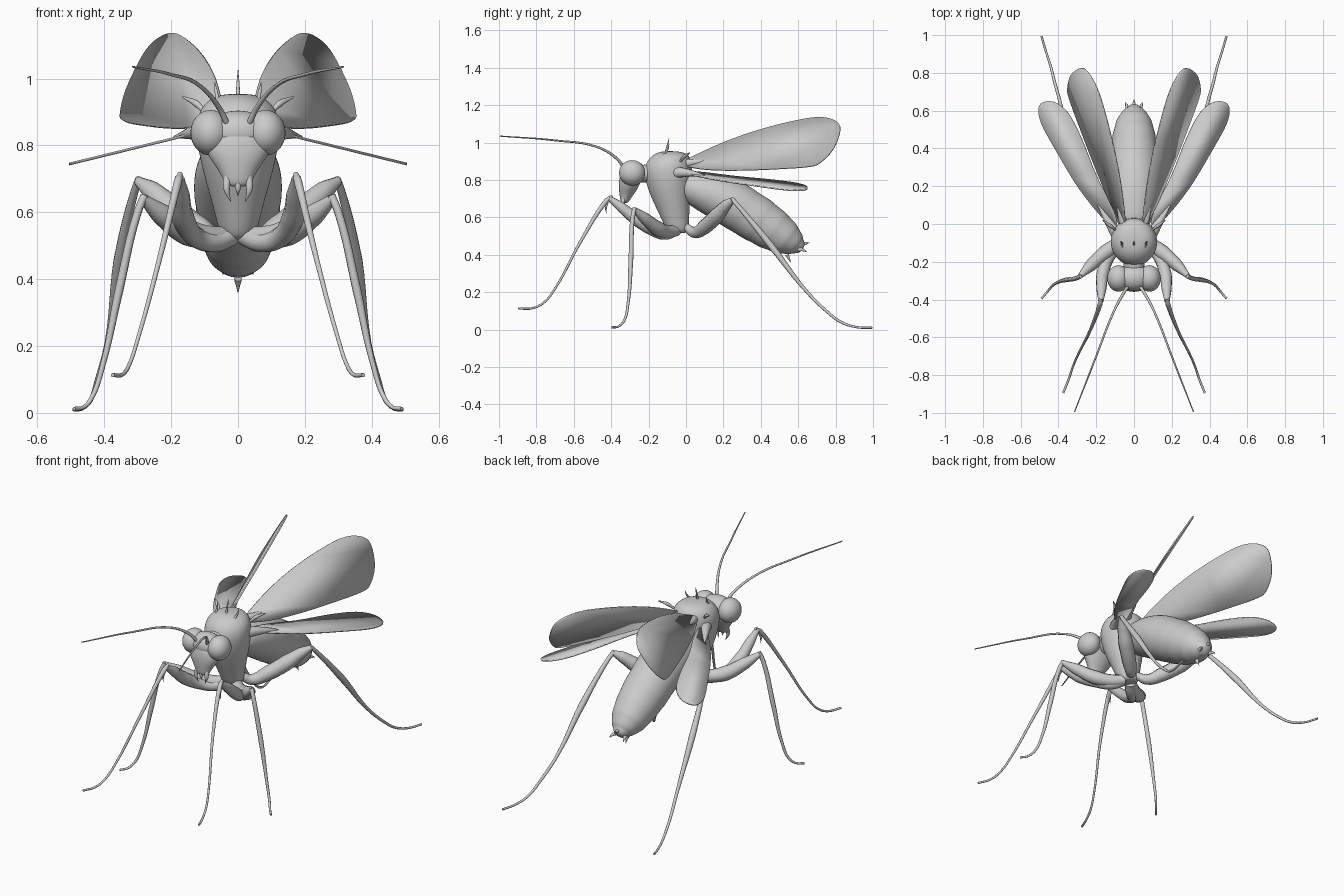
import bpy, bmesh
from math import sin, cos, pi, radians
from mathutils import Vector


def finish(name, bm, subsurf=0, angle=60):
    bmesh.ops.recalc_face_normals(bm, faces=bm.faces)
    me = bpy.data.meshes.new(name)
    bm.to_mesh(me)
    bm.free()
    ob = bpy.data.objects.new(name, me)
    bpy.context.collection.objects.link(ob)
    if subsurf:
        m = ob.modifiers.new("smooth", 'SUBSURF')
        m.levels = m.render_levels = subsurf
    smooth(ob, angle)
    return ob


def smooth(ob, angle=60):
    bpy.ops.object.select_all(action='DESELECT')
    ob.select_set(True)
    bpy.context.view_layer.objects.active = ob
    bpy.ops.object.shade_smooth_by_angle(angle=radians(angle))


def loft(name, rings, n=20, subsurf=2):
    """rings: (centre y, centre z, half width, half depth, tilt); tilt turns the depth axis from y towards z"""
    bm = bmesh.new()
    prev = None
    for y, z, w, d, t in rings:
        t = radians(t)
        ring = [bm.verts.new((w * cos(a), y + d * sin(a) * cos(t), z + d * sin(a) * sin(t)))
                for a in (2 * pi * i / n for i in range(n))]
        if prev:
            for i in range(n):
                bm.faces.new((prev[i], prev[(i + 1) % n], ring[(i + 1) % n], ring[i]))
        else:
            bm.faces.new(ring)
        prev = ring
    bm.faces.new(prev)
    return finish(name, bm, subsurf)


def tube(name, pts, side=1, res=6):
    """pts: (x, y, z, radius), smooth path, mirrored by side"""
    cu = bpy.data.curves.new(name, 'CURVE')
    cu.dimensions = '3D'
    cu.bevel_depth, cu.bevel_resolution, cu.resolution_u = 1, 3, res
    cu.use_fill_caps = True
    sp = cu.splines.new('BEZIER')
    sp.bezier_points.add(len(pts) - 1)
    for bp, (x, y, z, r) in zip(sp.bezier_points, pts):
        bp.co = (side * x, y, z)
        bp.radius = r
        bp.handle_left_type = bp.handle_right_type = 'AUTO'
    ob = bpy.data.objects.new(name, cu)
    bpy.context.collection.objects.link(ob)
    bpy.ops.object.select_all(action='DESELECT')
    ob.select_set(True)
    bpy.context.view_layer.objects.active = ob
    bpy.ops.object.convert(target='MESH')
    smooth(bpy.context.object)


def ball(name, loc, scale):
    bm = bmesh.new()
    bmesh.ops.create_uvsphere(bm, u_segments=32, v_segments=20, radius=1)
    for v in bm.verts:
        v.co = Vector(loc) + v.co * Vector(scale)
    finish(name, bm)


def wing(name, outline, place, side):
    """closed smooth outline in 2D, placed on a tilted plane"""
    bm = bmesh.new()
    P = [Vector(p) for p in outline]
    n = len(P)
    verts = []
    for i in range(n):
        a, b, c, d = (P[(i + k) % n] for k in (-1, 0, 1, 2))
        for t in (0, .25, .5, .75):
            q = b + .5 * t * (c - a + t * (2 * a - 5 * b + 4 * c - d + t * (3 * (b - c) + d - a)))
            x, y, z = place(q.x, q.y)
            verts.append(bm.verts.new((side * x, y, z)))
    bm.faces.new(verts)
    ob = finish(name, bm, angle=40)
    m = ob.modifiers.new("thickness", 'SOLIDIFY')
    m.thickness, m.offset = .008, 0


# thorax: deep wedge narrowing towards the leg roots
spans = [(.515, -.08, 0, .035), (.53, -.105, .015, .055), (.60, -.135, .018, .07), (.70, -.185, .022, .1),
         (.78, -.215, .03, .12), (.86, -.228, .035, .128), (.91, -.205, .03, .115),
         (.94, -.17, .01, .085), (.955, -.13, -.04, .04)]
loft("thorax", [((a + b) / 2, z, w, (b - a) / 2, 0) for z, a, b, w in spans])

# abdomen: segmented, drooping backwards
loft("abdomen", [(-.03, .79, .07, .07, 62), (.03, .765, .10, .09, 62), (.12, .735, .125, .115, 60),
                 (.22, .69, .135, .128, 58), (.30, .64, .132, .130, 56), (.31, .634, .128, .126, 56),
                 (.39, .583, .128, .128, 55), (.40, .577, .122, .122, 55), (.47, .53, .117, .117, 54),
                 (.48, .524, .110, .110, 54), (.54, .484, .097, .095, 54), (.548, .478, .088, .086, 54),
                 (.59, .452, .065, .063, 54), (.597, .447, .048, .046, 54), (.625, .43, .03, .03, 54)])

# head, tapering face and neck
ball("head", (0, -.285, .84), (.095, .068, .064))
loft("face", [(-.285, .86, .06, .06, 0), (-.295, .81, .105, .062, 0), (-.305, .77, .092, .056, 0),
              (-.315, .73, .062, .042, 0), (-.325, .70, .045, .028, 0), (-.328, .675, .036, .018, 0)])
loft("neck", [(-.26, .83, .05, .045, 90), (-.18, .84, .06, .05, 90)], subsurf=0)
tube("mouth_spike", [(0, -.335, .70, .012), (0, -.34, .67, .008), (0, -.335, .65, .001)])

forewing = [(0, .905), (.2, 1.0), (.4, 1.07), (.6, 1.12), (.72, 1.135), (.80, 1.115), (.825, 1.07),
            (.79, .97), (.72, .895), (.66, .872), (.5, .86), (.3, .852), (.12, .855), (0, .875)]
hindwing = [(.09, .0), (.15, .015), (.29, .185), (.42, .4), (.49, .53), (.505, .61), (.48, .645),
            (.42, .645), (.35, .59), (.28, .46), (.2, .26), (.12, .1)]

for side, lr in ((1, "left"), (-1, "right")):
    ball(lr + "_eye", (side * .082, -.288, .838), (.06, .07, .068))
    wing(lr + "_forewing", forewing, lambda y, z: (.05 + .4126 * y - .639 * (z - .9), y, z), side)
    wing(lr + "_hindwing", hindwing, lambda x, y: (x, y, .868 - .245 * x), side)
    tube(lr + "_forewing_root", [(.03, -.04, .88, .03), (.06, .02, .892, .022), (.09, .12, .905, .004)], side)
    tube(lr + "_hindwing_root", [(.08, -.07, .84, .035), (.12, -.01, .84, .025), (.19, .1, .825, .004)], side)

    # legs: thick thigh, thin shin and foot
    tube(lr + "_front_thigh", [(.02, -.06, .53, .03), (.07, -.11, .51, .03), (.125, -.165, .525, .03),
                               (.165, -.26, .585, .034), (.172, -.34, .65, .028), (.175, -.41, .703, .014)], side)
    tube(lr + "_front_shin", [(.173, -.395, .715, .008), (.18, -.425, .69, .013), (.235, -.57, .46, .008),
                              (.30, -.70, .22, .006), (.325, -.76, .145, .006), (.345, -.82, .115, .006),
                              (.375, -.895, .113, .006)], side)
    tube(lr + "_middle_thigh", [(.02, -.05, .53, .03), (.08, -.10, .525, .035), (.15, -.15, .54, .04),
                                (.23, -.22, .595, .032), (.285, -.275, .642, .014)], side)
    tube(lr + "_middle_shin", [(.28, -.275, .65, .012), (.30, -.285, .60, .012), (.355, -.295, .37, .013),
                               (.405, -.31, .14, .008), (.435, -.33, .05, .007), (.46, -.36, .018, .006),
                               (.49, -.395, .012, .006)], side)
    tube(lr + "_hind_thigh", [(.02, 0, .55, .02), (.06, .045, .52, .03), (.12, .1, .55, .04),
                              (.2, .165, .61, .042), (.26, .215, .665, .03), (.30, .25, .694, .014)], side)
    tube(lr + "_hind_shin", [(.295, .245, .70, .012), (.31, .28, .66, .012), (.355, .45, .455, .018),
                             (.39, .64, .21, .009), (.42, .75, .10, .008), (.44, .83, .04, .007),
                             (.465, .91, .014, .006), (.49, .995, .01, .006)], side)
    tube(lr + "_knee_spur", [(.18, -.42, .68, .006), (.185, -.428, .65, .005), (.185, -.425, .62, .001)], side)

    # feelers, fangs and bristles
    tube(lr + "_feeler", [(.035, -.335, .87, .009), (.055, -.365, .91, .008), (.11, -.47, .975, .006),
                          (.2, -.7, 1.012, .005), (.315, -.995, 1.035, .003)], side)
    tube(lr + "_fang", [(.03, -.33, .71, .014), (.034, -.34, .67, .01), (.022, -.335, .632, .001)], side)
    tube(lr + "_shoulder_bristle", [(.10, -.03, .90, .006), (.125, -.01, .925, .01), (.165, .02, .945, .003)], side)
    tube(lr + "_back_bristle", [(.06, -.13, .93, .006), (.065, -.1, .96, .005), (.07, -.09, .99, .001)], side)
    tube(lr + "_tail_spike", [(.03, .60, .43, .012), (.04, .63, .425, .007), (.045, .645, .415, .001)], side)

# centre bristles
tube("top_bristle", [(0, -.11, .94, .007), (0, -.10, .98, .005), (0, -.09, 1.025, .001)])
tube("tail_top_spike", [(0, .61, .46, .012), (0, .64, .462, .008), (0, .66, .465, .001)])
tube("tail_bottom_spike", [(0, .54, .40, .012), (0, .55, .38, .006), (0, .56, .36, .001)])
